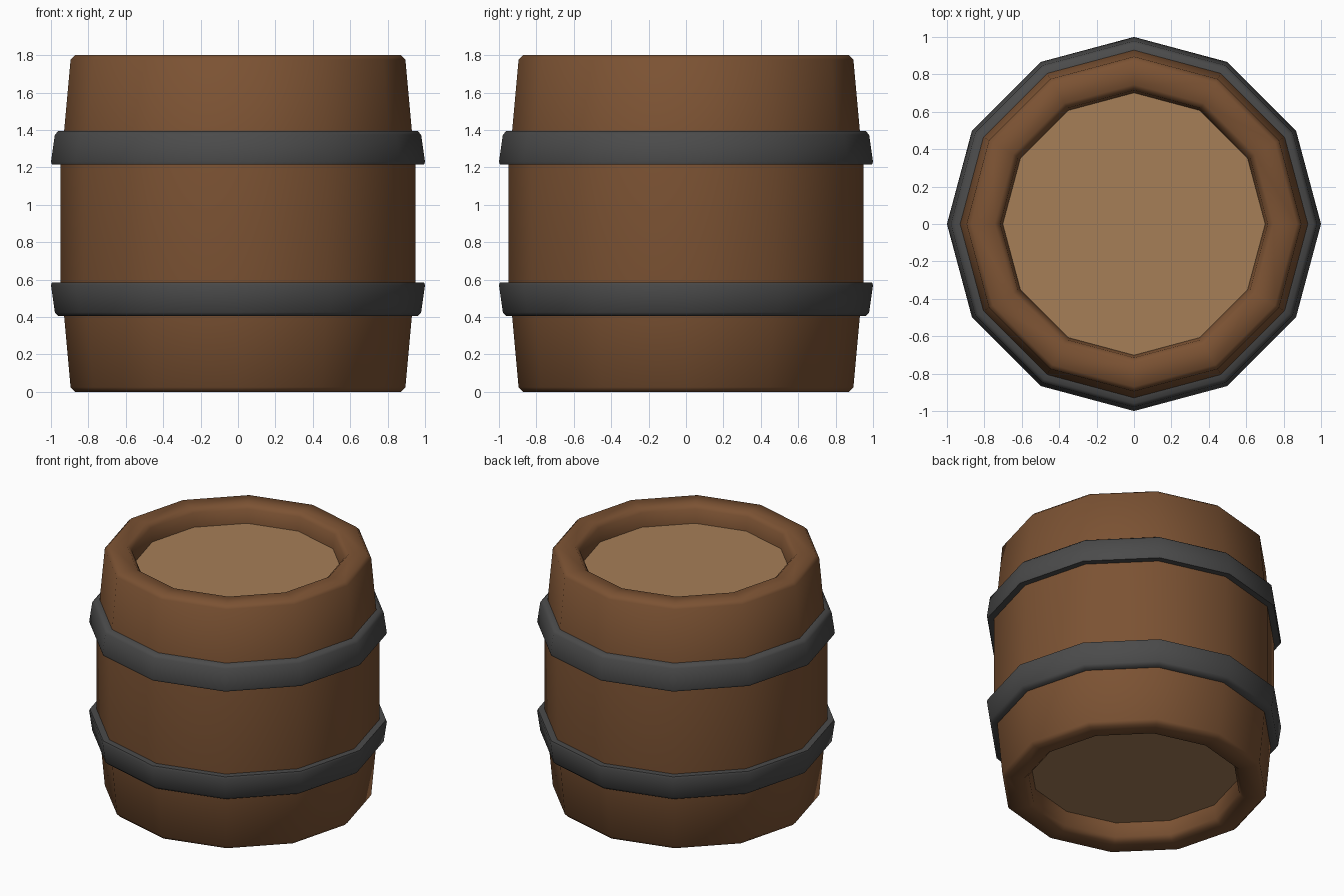
import bpy, bmesh, math

if "Cube" in bpy.data.objects:
    bpy.data.objects.remove(bpy.data.objects["Cube"])

SIDES = 12
HEIGHT = 1.8


def material(name, rgb):
    mat = bpy.data.materials.new(name)
    mat.diffuse_color = (*rgb, 1)
    mat.use_nodes = True
    mat.node_tree.nodes["Principled BSDF"].inputs["Base Color"].default_value = mat.diffuse_color
    return mat


def lathe(name, profile, mat, angle=40):
    """Revolve a closed (radius, z) profile into a 12-sided ring."""
    bm = bmesh.new()
    rings = []
    for i in range(SIDES):
        a = 2 * math.pi * i / SIDES
        rings.append([bm.verts.new((r * math.cos(a), r * math.sin(a), z)) for r, z in profile])
    n = len(profile)
    for i in range(SIDES):
        a, b = rings[i], rings[(i + 1) % SIDES]
        for j in range(n):
            k = (j + 1) % n
            bm.faces.new((a[j], b[j], b[k], a[k]))
    bmesh.ops.recalc_face_normals(bm, faces=bm.faces)
    mesh = bpy.data.meshes.new(name)
    bm.to_mesh(mesh)
    bm.free()
    obj = bpy.data.objects.new(name, mesh)
    bpy.context.collection.objects.link(obj)
    mesh.materials.append(mat)
    smooth(obj, angle)


def smooth(obj, angle):
    bpy.ops.object.select_all(action='DESELECT')
    obj.select_set(True)
    bpy.context.view_layer.objects.active = obj
    bpy.ops.object.shade_smooth_by_angle(angle=math.radians(angle))


def flip(profile):
    return [(r, HEIGHT - z) for r, z in reversed(profile)]


wood = material("wood", (0.20, 0.085, 0.033))
lid_wood = material("lid_wood", (0.38, 0.21, 0.095))
iron = material("iron", (0.07, 0.07, 0.07))

# Barrel wall: bulged outside, rounded rims, recessed inner edge
lower = [(0.70, 0.14), (0.715, 0.03), (0.745, 0.0), (0.87, 0.0),
         (0.895, 0.025), (0.93, 0.41), (0.95, 0.56)]
lathe("barrel_wall", lower + flip(lower), wood, 50)

# Iron hoops, wider towards the middle of the barrel
hoop = [(0.91, 0.405), (0.96, 0.405), (0.979, 0.425), (1.0, 0.57), (0.995, 0.585), (0.93, 0.585)]
lathe("lower_hoop", hoop, iron, 50)
lathe("upper_hoop", flip(hoop), iron, 50)

# Recessed lids at both ends
for name, z in (("bottom_lid", 0.155), ("top_lid", HEIGHT - 0.155)):
    bpy.ops.mesh.primitive_cylinder_add(vertices=SIDES, radius=0.705, depth=0.05, location=(0, 0, z))
    lid = bpy.context.object
    lid.name = name
    lid.data.materials.append(lid_wood)
    smooth(lid, 40)
